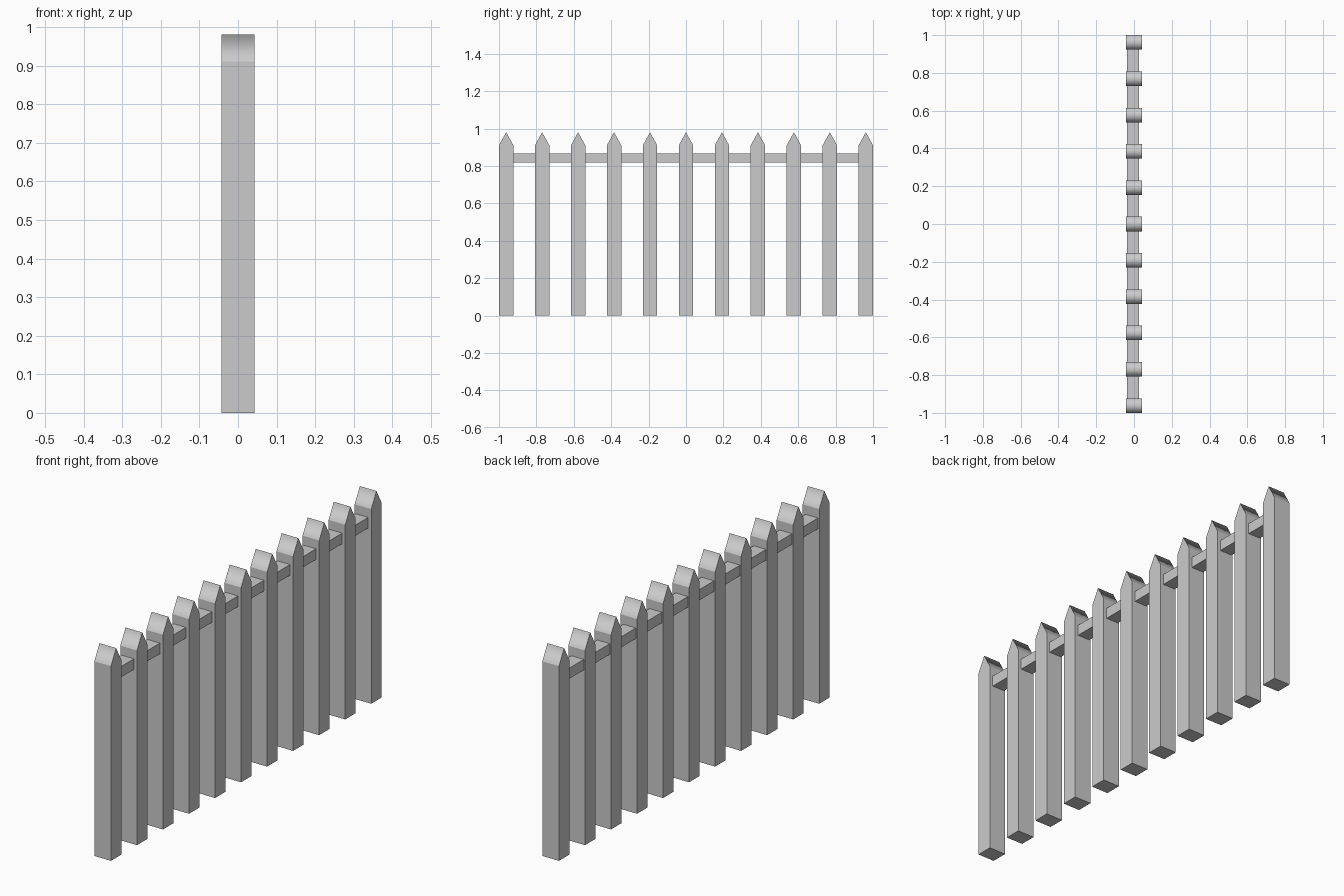
import bpy
import bmesh

if "Cube" in bpy.data.objects:
    bpy.data.objects.remove(bpy.data.objects["Cube"])

COUNT = 11
HALF_W, HALF_D = 0.0385, 0.043      # picket half sizes in y and x
SHOULDER, TIP = 0.91, 0.98
END_Y = 1.0 - HALF_W                # centre of the outermost picket


def extrude_profile(name, profile, x0, x1):
    """Extrude a (y, z) outline from x0 to x1."""
    bm = bmesh.new()
    face = bm.faces.new([bm.verts.new((x0, y, z)) for y, z in profile])
    ext = bmesh.ops.extrude_face_region(bm, geom=[face])
    verts = [g for g in ext["geom"] if isinstance(g, bmesh.types.BMVert)]
    bmesh.ops.translate(bm, verts=verts, vec=(x1 - x0, 0, 0))
    bmesh.ops.recalc_face_normals(bm, faces=bm.faces)
    mesh = bpy.data.meshes.new(name)
    bm.to_mesh(mesh)
    bm.free()
    obj = bpy.data.objects.new(name, mesh)
    bpy.context.collection.objects.link(obj)
    return obj


# Pointed pickets: one mesh shared by all
outline = [(-HALF_W, 0), (HALF_W, 0), (HALF_W, SHOULDER), (0, TIP), (-HALF_W, SHOULDER)]
picket = extrude_profile("picket_01", outline, -HALF_D, HALF_D)

# Soft shading over the ridge only, all other edges stay crisp
mesh = picket.data
mesh.shade_smooth()
for edge in mesh.edges:
    edge.use_edge_sharp = not all(mesh.vertices[v].co.z > TIP - 0.001 for v in edge.vertices)

step = 2 * END_Y / (COUNT - 1)
picket.location.y = -END_Y
for i in range(1, COUNT):
    copy = bpy.data.objects.new(f"picket_{i + 1:02d}", mesh)
    copy.location.y = -END_Y + i * step
    bpy.context.collection.objects.link(copy)

# Horizontal rail running through the pickets, slightly off centre
extrude_profile("rail", [(-END_Y, 0.817), (END_Y, 0.817), (END_Y, 0.867), (-END_Y, 0.867)],
                -0.037, 0.027)
